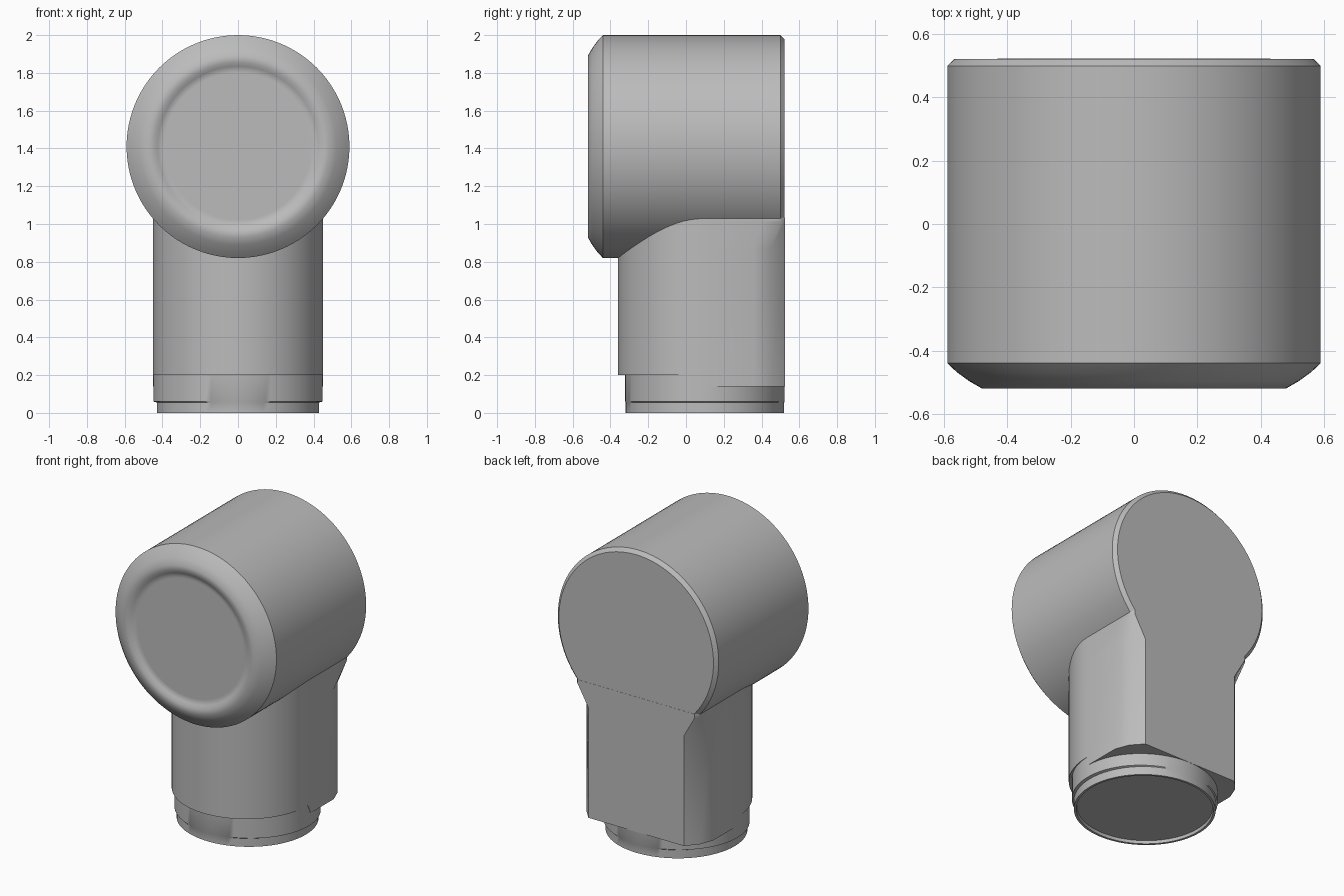
import bpy, bmesh, math

if "Cube" in bpy.data.objects:
    bpy.data.objects.remove(bpy.data.objects["Cube"])

grey = bpy.data.materials.new("mid_grey")
grey.diffuse_color = (0.5, 0.5, 0.5, 1)
grey.use_nodes = True
grey.node_tree.nodes["Principled BSDF"].inputs["Base Color"].default_value = grey.diffuse_color


def finish(name, bm, angle=35):
    bmesh.ops.remove_doubles(bm, verts=bm.verts, dist=1e-5)
    bmesh.ops.recalc_face_normals(bm, faces=bm.faces)
    me = bpy.data.meshes.new(name)
    bm.to_mesh(me)
    bm.free()
    me.materials.append(grey)
    ob = bpy.data.objects.new(name, me)
    bpy.context.collection.objects.link(ob)
    bpy.ops.object.select_all(action='DESELECT')
    ob.select_set(True)
    bpy.context.view_layer.objects.active = ob
    bpy.ops.object.shade_smooth_by_angle(angle=math.radians(angle))
    return ob


def loft(name, rings, cap_start=False, cap_end=False, angle=35):
    """Skin a list of equal-length point rings."""
    bm = bmesh.new()
    loops = [[bm.verts.new(p) for p in r] for r in rings]
    for a, b in zip(loops, loops[1:]):
        n = len(a)
        for i in range(n):
            j = (i + 1) % n
            bm.faces.new((a[i], a[j], b[j], b[i]))
    if cap_start:
        bm.faces.new(loops[0])
    if cap_end:
        bm.faces.new(loops[-1])
    return finish(name, bm, angle)


def circle(n=96):
    return [(math.cos(2 * math.pi * i / n), math.sin(2 * math.pi * i / n)) for i in range(n)]


# Horizontal barrel head with a rounded rim and shallow recessed front disc
head = [(0.39, -0.497), (0.405, -0.497), (0.425, -0.505), (0.445, -0.518), (0.48, -0.52),
        (0.52, -0.497), (0.56, -0.468), (0.59, -0.44), (0.59, 0.50), (0.567, 0.522)]
loft("barrel_head", [[(r * c, y, 1.41 + r * s) for c, s in circle()] for r, y in head],
     True, True)

# Round collar at the foot with a thin rim and recessed underside
collar = [(0.412, 0.402, 0.02), (0.415, 0.405, 0.0), (0.43, 0.42, 0.0), (0.43, 0.42, 0.055),
          (0.448, 0.422, 0.06), (0.448, 0.422, 0.25)]
loft("foot_collar", [[(rx * c, 0.1 + ry * s, z) for c, s in circle()] for rx, ry, z in collar],
     True, False)


# Stem section: round front, boxy rear with cut corners
def section(corner):
    pts = []
    for i in range(41):
        a = math.pi + math.pi * i / 40
        pts.append((0.45 * math.cos(a), 0.09 + 0.45 * math.sin(a)))
    return pts + corner + [(-x, y) for x, y in reversed(corner)]


plain = section([(0.45, 0.12), (0.45, 0.36), (0.415, 0.45), (0.35, 0.523)])
flared = section([(0.45, 0.12), (0.45, 0.40), (0.45, 0.50), (0.43, 0.523)])


def foot_z(y):
    return 0.2 if y < 0.1 else 0.14


def inner(x, y):
    a = math.atan2(y - 0.1, x)
    return 0.435 * math.cos(a), 0.1 + 0.41 * math.sin(a), foot_z(y)


loft("stem", [[inner(x, y) for x, y in plain],
              [(x, y, foot_z(y)) for x, y in plain],
              [(x, y, 0.87) for x, y in plain],
              [(x, y, 1.01) for x, y in flared],
              [(x, y, 1.035) for x, y in flared]], False, True)
